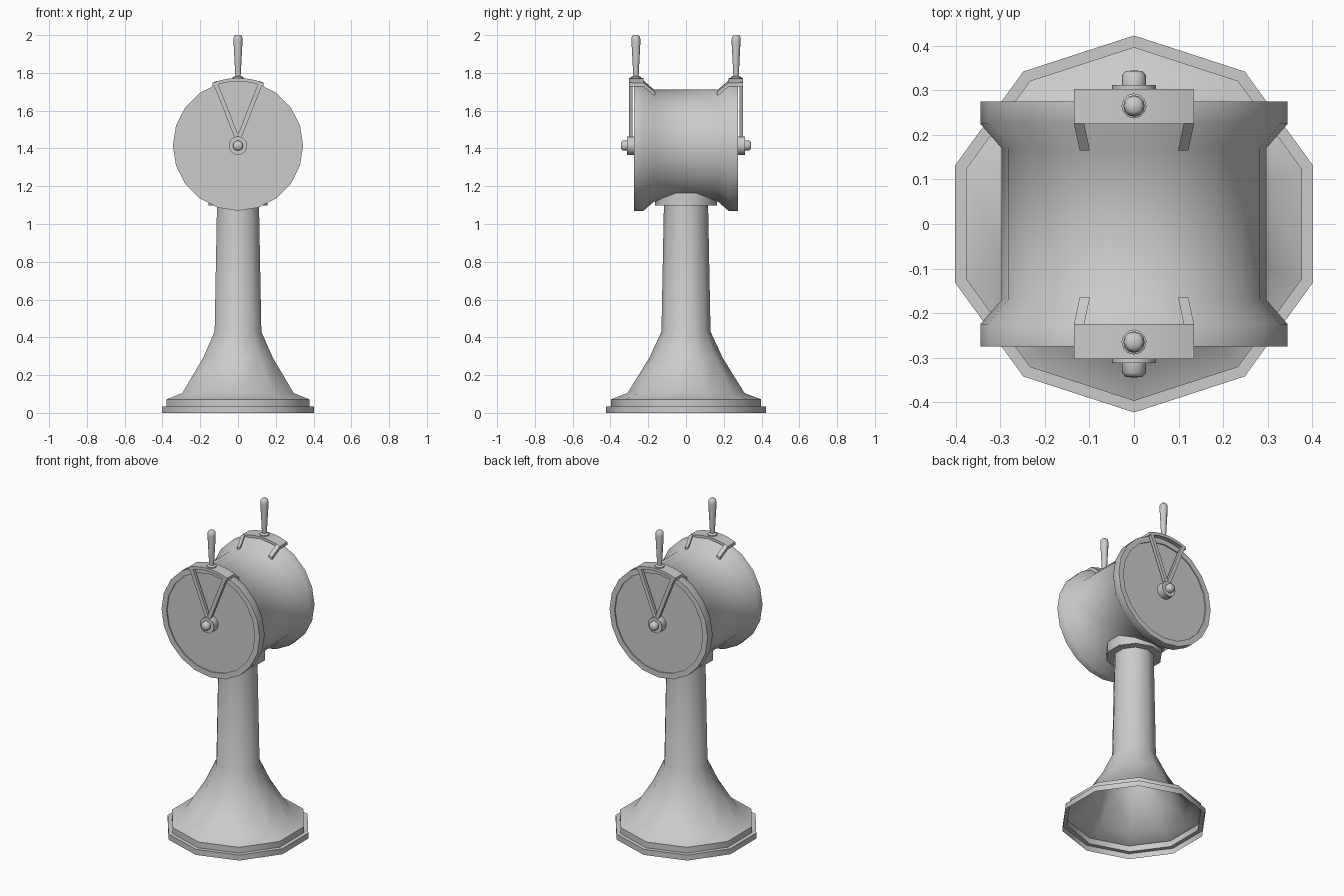
import bpy, bmesh, math
from mathutils import Vector

if "Cube" in bpy.data.objects:
    bpy.data.objects.remove(bpy.data.objects["Cube"])

AXIS_Z = 1.415  # height of the drum axis


def finish(bm, name, mirror=False, angle=50):
    bmesh.ops.remove_doubles(bm, verts=bm.verts, dist=1e-5)
    bmesh.ops.recalc_face_normals(bm, faces=bm.faces)
    me = bpy.data.meshes.new(name)
    bm.to_mesh(me)
    bm.free()
    ob = bpy.data.objects.new(name, me)
    bpy.context.collection.objects.link(ob)
    bpy.ops.object.select_all(action='DESELECT')
    ob.select_set(True)
    bpy.context.view_layer.objects.active = ob
    bpy.ops.object.shade_smooth_by_angle(angle=math.radians(angle))
    if mirror:
        m = ob.modifiers.new("mirror", 'MIRROR')
        m.use_axis = (False, True, False)
        m.use_clip = False
        m.use_mirror_merge = False
    return ob


def lathe(name, profile, sides, axis='Z', centre=(0, 0, 0), mirror=False):
    """Spin (radius, distance along axis) points round the Z or Y axis."""
    bm = bmesh.new()
    rings = []
    for r, h in profile:
        ring = []
        for i in range(sides):
            a = math.pi / 2 + 2 * math.pi * i / sides
            c, s = r * math.cos(a), r * math.sin(a)
            p = Vector((c, s, h)) if axis == 'Z' else Vector((c, h, s))
            ring.append(bm.verts.new(p + Vector(centre)))
        rings.append(ring)
    for lo, hi in zip(rings, rings[1:]):
        for i in range(sides):
            j = (i + 1) % sides
            bm.faces.new((lo[i], lo[j], hi[j], hi[i]))
    return finish(bm, name, mirror)


def hexahedra(name, blocks, angle=30):
    """Eight-cornered blocks: four corners of one end, four of the other."""
    bm = bmesh.new()
    for a, b in blocks:
        va = [bm.verts.new(p) for p in a]
        vb = [bm.verts.new(p) for p in b]
        bm.faces.new(va)
        bm.faces.new(vb[::-1])
        for i in range(4):
            j = (i + 1) % 4
            bm.faces.new((va[i], vb[i], vb[j], va[j]))
    return finish(bm, name, mirror=True, angle=angle)


# Hollow ten-sided pedestal with stepped foot
lathe("pedestal", [(.423, 0), (.423, .035), (.397, .035), (.397, .072),
                   (.31, .105), (.195, .29), (.13, .43), (.117, 1.10)], 10)

# Collar under the drum
lathe("collar", [(.115, 1.098), (.163, 1.098), (.163, 1.19), (0, 1.19)], 10)

# Drum with flared flanges and slightly recessed dial faces
half = [(0, -.268), (.31, -.268), (.31, -.275), (.345, -.275),
        (.345, -.225), (.297, -.17)]
lathe("drum", half + [(r, -y) for r, y in reversed(half)], 20, 'Y', (0, 0, AXIS_Z))

# Hub and rounded knob on each dial
lathe("hub", [(0, -.265), (.049, -.265), (.049, -.312), (0, -.312)], 16, 'Y',
      (0, 0, AXIS_Z), True)
lathe("hub_knob", [(.027, -.31), (.027, -.334), (.019, -.343), (0, -.345)], 12, 'Y',
      (0, 0, AXIS_Z), True)

# Curved lever saddle plate riding over each rim
bm = bmesh.new()
rows = []
for i in range(7):
    x = -.135 + .27 * i / 6
    top = AXIS_Z + math.sqrt(.358 ** 2 - x * x)
    low = top - .018
    rows.append([bm.verts.new(p) for p in ((x, -.303, low), (x, -.303, top),
                                           (x, -.225, top), (x, -.225, low))])
for a, b in zip(rows, rows[1:]):
    for i in range(4):
        j = (i + 1) % 4
        bm.faces.new((a[i], a[j], b[j], b[i]))
bm.faces.new(rows[0])
bm.faces.new(rows[-1][::-1])
finish(bm, "lever_saddle", True, 30)

# V-shaped pointer arms in front, and short clips down the flange slope
arms, clips = [], []
for s in (-1, 1):
    outline = [(.133, 1.748), (.108, 1.748), (-.002, 1.47), (.016, 1.452)]
    arms.append([[(s * x, y, z) for x, z in outline] for y in (-.303, -.284)])
    clips.append([[(s * .135, -.226, 1.73), (s * .112, -.226, 1.737),
                   (s * .112, -.226, 1.757), (s * .135, -.226, 1.748)],
                  [(s * .122, -.165, 1.672), (s * .099, -.165, 1.68),
                   (s * .099, -.165, 1.705), (s * .122, -.165, 1.697)]])
hexahedra("pointer_arm", arms)
hexahedra("flange_clip", clips)

# Upright lever handles
lathe("lever_handle", [(.028, 1.765), (.028, 1.778), (.014, 1.784), (.015, 1.80),
                       (.024, 1.97), (.022, 1.992), (.014, 2.0), (0, 2.0)], 12, 'Z',
      (0, -.265, 0), True)
